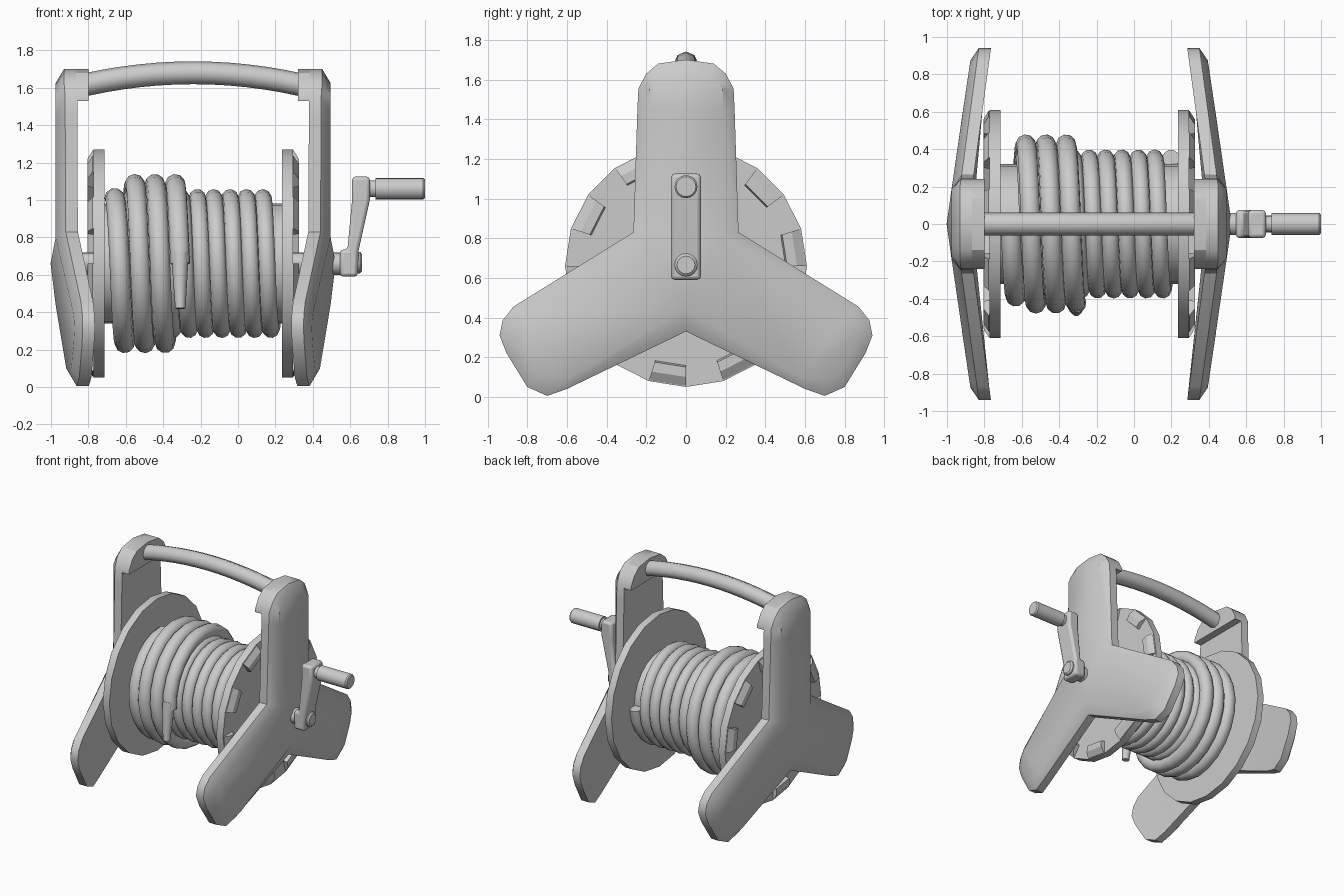
import bpy, bmesh
from math import sin, cos, pi, radians
from mathutils import Vector

if "Cube" in bpy.data.objects:
    bpy.data.objects.remove(bpy.data.objects["Cube"])

MID = -0.24      # mirror plane between the two side frames
AXIS = 0.66      # height of the spool axis

def side(x, s):
    return MID + s * (x - MID)

def smooth(ob, angle=30):
    bpy.ops.object.select_all(action='DESELECT')
    ob.select_set(True)
    bpy.context.view_layer.objects.active = ob
    bpy.ops.object.shade_smooth_by_angle(angle=radians(angle))

def mesh(name, verts, faces, angle=30):
    bm = bmesh.new()
    vs = [bm.verts.new(v) for v in verts]
    for f in faces:
        bm.faces.new([vs[i] for i in f])
    bmesh.ops.recalc_face_normals(bm, faces=bm.faces)
    me = bpy.data.meshes.new(name)
    bm.to_mesh(me)
    bm.free()
    ob = bpy.data.objects.new(name, me)
    bpy.context.collection.objects.link(ob)
    smooth(ob, angle)
    return ob

def prism(name, pts, vec):
    n = len(pts)
    verts = [Vector(p) for p in pts] + [Vector(p) + Vector(vec) for p in pts]
    faces = [range(n), range(n, 2 * n)]
    faces += [(i, (i + 1) % n, n + (i + 1) % n, n + i) for i in range(n)]
    return mesh(name, verts, faces)

def lathe_x(name, profile, z, n=16):
    """Closed solid of revolution about x from (x, radius) points."""
    verts = [(x, r * sin(2 * pi * i / n), z + r * cos(2 * pi * i / n))
             for x, r in profile for i in range(n)]
    m = len(profile)
    faces = [range(n), range((m - 1) * n, m * n)]
    for k in range(m - 1):
        for i in range(n):
            j = (i + 1) % n
            faces.append((k*n + i, k*n + j, (k+1)*n + j, (k+1)*n + i))
    return mesh(name, verts, faces)

def tube(name, pts, radius, res, radii=None):
    cu = bpy.data.curves.new(name, 'CURVE')
    cu.dimensions = '3D'
    cu.bevel_depth = radius
    cu.bevel_resolution = res
    cu.use_fill_caps = True
    sp = cu.splines.new('POLY')
    sp.points.add(len(pts) - 1)
    for i, p in enumerate(pts):
        sp.points[i].co = (*p, 1)
        sp.points[i].radius = radii[i] if radii else 1
    ob = bpy.data.objects.new(name, cu)
    bpy.context.collection.objects.link(ob)
    bpy.ops.object.select_all(action='DESELECT')
    ob.select_set(True)
    bpy.context.view_layer.objects.active = ob
    bpy.ops.object.convert(target='MESH')
    smooth(bpy.context.view_layer.objects.active, 50)

# three-armed side frames: full outline and inset outer face (y, z)
outline = [(0, .33), (.6, .04), (.7, .005), (.8, .05), (.905, .22), (.94, .31),
           (.925, .385), (.87, .455), (.265, .83), (.245, 1.45), (.24, 1.555),
           (.2, 1.63), (.14, 1.68), (0, 1.70)]
inset = [(0, .44), (.58, .1), (.69, .075), (.765, .105), (.85, .24), (.875, .31),
         (.86, .36), (.82, .405), (.19, .8), (.185, 1.45), (.185, 1.55),
         (.16, 1.585), (.11, 1.615), (0, 1.625)]

def full(half):
    return half + [(-y, z) for y, z in half[-2:0:-1]]

def lean(y, x, amount):
    return x - amount * max(0, abs(y) - .2) / .74

O, I = full(outline), full(inset)
N = len(O)
arms = [list(range(0, 9)), list(range(8, 19)), list(range(18, N)) + [0]]
for s, label in ((1, "right"), (-1, "left")):
    verts = [(side(lean(y, .385, .10), s), y, z) for y, z in O]
    verts += [(side(lean(y, .45, .10), s), y, z) for y, z in O]
    verts += [(side(lean(y, .495, .11), s), y, z) for y, z in I]
    verts.append((side(.522, s), 0, .66))
    faces = [[k*N + i, k*N + (i + 1) % N, (k+1)*N + (i + 1) % N, (k+1)*N + i]
             for k in (0, 1) for i in range(N)]
    for a in arms:
        faces += [a, [2*N + i for i in a], [2*N + a[0], 2*N + a[-1], 3*N]]
    faces.append([0, 8, 18])
    mesh(label + "_side_frame", verts, faces, 40)

    # inward block that holds the carrying handle
    cap = [(.24, 1.53)] + O[10:17] + [(-.24, 1.53)]
    prism(label + "_handle_block", [(side(.32, s), y, z) for y, z in cap],
          (s * .1, 0, 0))

    # spool flange with raised teeth round the rim
    lathe_x(label + "_flange", [(side(.235, s), .61), (side(.293, s), .61)], AXIS, 20)
    for k in range(10):
        a0, a1 = radians(36 * k), radians(36 * k + 18)
        ring = [(.285, .5), (.285, .605), (.297, .605), (.325, .56), (.325, .51)]
        v = [(side(x, s), r * sin(a), AXIS + r * cos(a))
             for a in (a0, a1) for x, r in ring]
        m = len(ring)
        f = [range(m), range(m, 2 * m)]
        f += [(i, (i + 1) % m, m + (i + 1) % m, m + i) for i in range(m)]
        mesh(label + "_flange_tooth", v, f)

# drum and axle
lathe_x("drum", [(-.72, .32), (.24, .32)], AXIS, 24)
lathe_x("axle", [(-.9, .06), (.56, .06)], AXIS, 16)

# carrying handle, gently arched
tube("carry_handle", [(MID + .58 * t, 0, 1.68 - .065 * t * t)
                      for t in [i / 6 - 1 for i in range(13)]], .061, 2)

# hose: inner layer and larger outer layer on the left
def coil(x0, pitch, turns, radius):
    steps = int(turns * 24)
    return [(x0 + pitch * i / 24, -radius(i / 24) * sin(2 * pi * i / 24),
             AXIS + radius(i / 24) * cos(2 * pi * i / 24)) for i in range(steps + 1)]

tube("hose_inner_layer", coil(-.655, .0875, 9.75, lambda t: .352), .046, 3)
tube("hose_outer_layer", coil(-.66, .108, 3.25,
                              lambda t: .35 + .075 * min(1, t / .5)), .054, 3)

# hose nozzle hanging at the front
tube("hose_nozzle", [(-.31, -.43, .72), (-.31, -.44, .66), (-.308, -.465, .42)],
     .046, 3, [1, .95, .6])

# crank arm, bolt and grip
arm = [(.545, .59), (.64, .59), (.645, .73), (.705, 1.0), (.705, 1.125),
       (.61, 1.125), (.61, 1.0), (.585, .735), (.545, .735)]
crank = prism("crank_arm", [(x, -.075, z) for x, z in arm], (0, .15, 0))
bev = crank.modifiers.new("bevel", 'BEVEL')
bev.width, bev.segments, bev.limit_method = .018, 2, 'ANGLE'
bev.angle_limit = radians(50)
lathe_x("crank_bolt", [(.62, .058), (.652, .058), (.663, .045)], AXIS + .005)
lathe_x("crank_grip", [(.69, .045), (.735, .045), (.735, .058), (.99, .058),
                       (1.0, .05)], 1.06)
